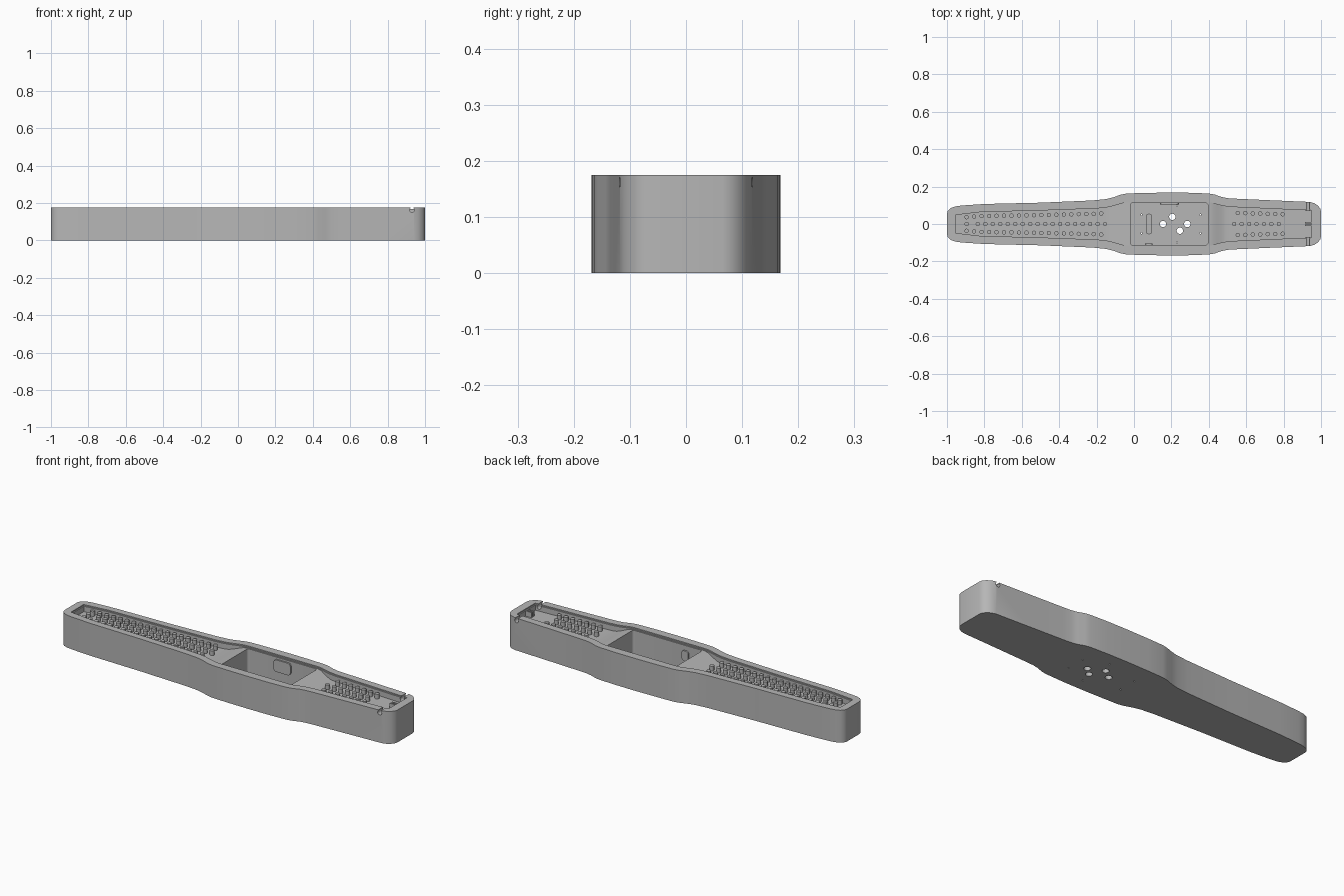
import bpy
import bmesh
from math import pi
from mathutils import Matrix

if "Cube" in bpy.data.objects:
    bpy.data.objects.remove(bpy.data.objects["Cube"])

grey = bpy.data.materials.new("mould grey")
grey.use_nodes = True
grey.diffuse_color = (0.47, 0.47, 0.47, 1)
grey.node_tree.nodes["Principled BSDF"].inputs["Base Color"].default_value = grey.diffuse_color

TOP, FLOOR, HUMP, POCKET = 0.175, 0.14, 0.166, 0.04

# half-width profiles along the length: (x, half width)
OUTER = [(-1, .055), (-.995, .071), (-.98, .085), (-.955, .094), (-.92, .099), (-.8, .107),
         (-.5, .114), (-.22, .126), (-.15, .133), (-.11, .143), (-.07, .157), (-.04, .163),
         (.05, .166), (.18, .168), (.3, .167), (.4, .163), (.43, .158), (.47, .144),
         (.5, .138), (.55, .135), (.75, .126), (.94, .118), (.965, .111), (.985, .097),
         (.997, .08), (1, .065)]
INNER = [(-.955, .048), (-.82, .064), (-.5, .072), (-.2, .083), (-.15, .088), (-.12, .094),
         (-.08, .106), (-.05, .114), (-.02, .117), (.395, .117), (.42, .113), (.45, .103),
         (.48, .096), (.52, .091), (.7, .083), (.95, .072)]


def width_at(x):
    for (a, wa), (b, wb) in zip(INNER, INNER[1:]):
        if a <= x <= b:
            return wa + (wb - wa) * (x - a) / (b - a)
    return INNER[-1][1]


def floor_at(x):
    """Strap floor, rising smoothly towards the pocket."""
    t = (x + .14) / .12 if x < .2 else (.5 - x) / .105
    t = max(0, min(1, t))
    return FLOOR + (HUMP - FLOOR) * t * t * (3 - 2 * t)


def finish(name, bm):
    bmesh.ops.recalc_face_normals(bm, faces=bm.faces)
    mesh = bpy.data.meshes.new(name)
    bm.to_mesh(mesh)
    bm.free()
    mesh.materials.append(grey)
    ob = bpy.data.objects.new(name, mesh)
    bpy.context.collection.objects.link(ob)
    return ob


def loft(name, stations):
    """Skin rectangular sections (x, half width, bottom, top)."""
    bm = bmesh.new()
    rings = [[bm.verts.new(p) for p in ((x, -w, lo), (x, w, lo), (x, w, hi), (x, -w, hi))]
             for x, w, lo, hi in stations]
    for a, b in zip(rings, rings[1:]):
        for i in range(4):
            j = (i + 1) % 4
            bm.faces.new((a[i], a[j], b[j], b[i]))
    bm.faces.new(rings[0])
    bm.faces.new(rings[-1])
    return finish(name, bm)


def box(name, lo, hi, axis=None, round_by=0):
    """Box between two corners, with edges along one axis rounded."""
    bm = bmesh.new()
    bmesh.ops.create_cube(bm, size=1)
    for v in bm.verts:
        v.co = [lo[i] + (v.co[i] + .5) * (hi[i] - lo[i]) for i in range(3)]
    if axis is not None:
        edges = [e for e in bm.edges
                 if abs((e.verts[0].co - e.verts[1].co)[axis]) > 1e-5]
        bmesh.ops.bevel(bm, geom=edges, offset=round_by, segments=5, profile=.5, affect='EDGES')
    return finish(name, bm)


def cylinders(name, items, sides, turn=None):
    """One mesh of cylinders given as (centre, radius, height)."""
    bm = bmesh.new()
    for centre, r, h in items:
        matrix = Matrix.Translation(centre) @ (turn or Matrix())
        bmesh.ops.create_cone(bm, cap_ends=True, segments=sides, radius1=r, radius2=r,
                              depth=h, matrix=matrix)
    return finish(name, bm)


def cut(target, cutter):
    mod = target.modifiers.new("cut", 'BOOLEAN')
    mod.operation, mod.solver, mod.object = 'DIFFERENCE', 'EXACT', cutter
    cutter.hide_render = True
    bpy.context.view_layer.objects.active = target
    bpy.ops.object.modifier_apply(modifier=mod.name)
    bpy.data.objects.remove(cutter)


# main block
body = loft("mould_body", [(x, w, 0, TOP) for x, w in OUTER])

# strap channel, with a narrow lip above it
xs = sorted({x for x, w in INNER} | {-.14 + .015 * i for i in range(9)}
            | {.395 + .015 * i for i in range(8)})
cut(body, loft("channel_cutter", [(x, width_at(x), floor_at(x), TOP + .05) for x in xs]))
cut(body, loft("lip_cutter", [(x + (.006 if x > .9 else -.006 if x < -.9 else 0),
                               width_at(x) + .006, .169, TOP + .06) for x in xs]))

# deep pocket for the case
cut(body, box("pocket_cutter", (-.02, -.112, POCKET), (.395, .112, .3), 2, .012))

# through holes in the pocket floor
holes = [((x, y, 0), .017, .3) for x, y in ((.155, 0), (.205, .038), (.285, 0), (.245, -.036))]
cut(body, cylinders("hole_cutter", holes, 24))
pins = [((x, y, 0), .004, .3) for x in (.04, .355) for y in (-.05, .05)]
pins += [((.23, y, 0), .004, .3) for y in (-.098, .098)]
cut(body, cylinders("pin_hole_cutter", pins, 10))

# keyhole groove for the clasp pin
groove = [((.93, 0, .162), .012, .4)]
cut(body, cylinders("groove_cutter", groove, 20, Matrix.Rotation(pi / 2, 4, 'X')))
cut(body, box("groove_slot_cutter", (.922, -.2, .162), (.938, .2, .2)))

# rows of pegs that form the strap perforations
pegs = []
for start, count in ((-.895, 19), (.555, 7)):
    for i in range(count):
        x = start + i * .04
        side = width_at(x) * .66
        for px, y in ((x, side), (x, -side), (x - .02 if start > 0 else x + .02 * (i > 0), 0)):
            pegs.append(((px, y, .151), .0115, .028))
cylinders("strap_pegs", pegs, 14)

# raised parts inside the pocket
box("floor_boss", (.065, -.055, POCKET - .005), (.095, .055, POCKET + .02), 2, .013)
box("wide_button_boss", (.14, .104, .09), (.24, .116, .155), 1, .015)
box("narrow_button_boss", (.06, -.116, .085), (.1, -.104, .14), 1, .015)

# small clasp locators at the buckle end
for side in (-1, 1):
    box("clasp_locator", (.915, side * .008 - .004, FLOOR - .005),
        (.95, side * .008 + .004, .168))

for ob in bpy.context.scene.objects:
    if ob.type == 'MESH':
        bpy.ops.object.select_all(action='DESELECT')
        ob.select_set(True)
        bpy.context.view_layer.objects.active = ob
        bpy.ops.object.shade_smooth_by_angle(angle=pi / 6)
